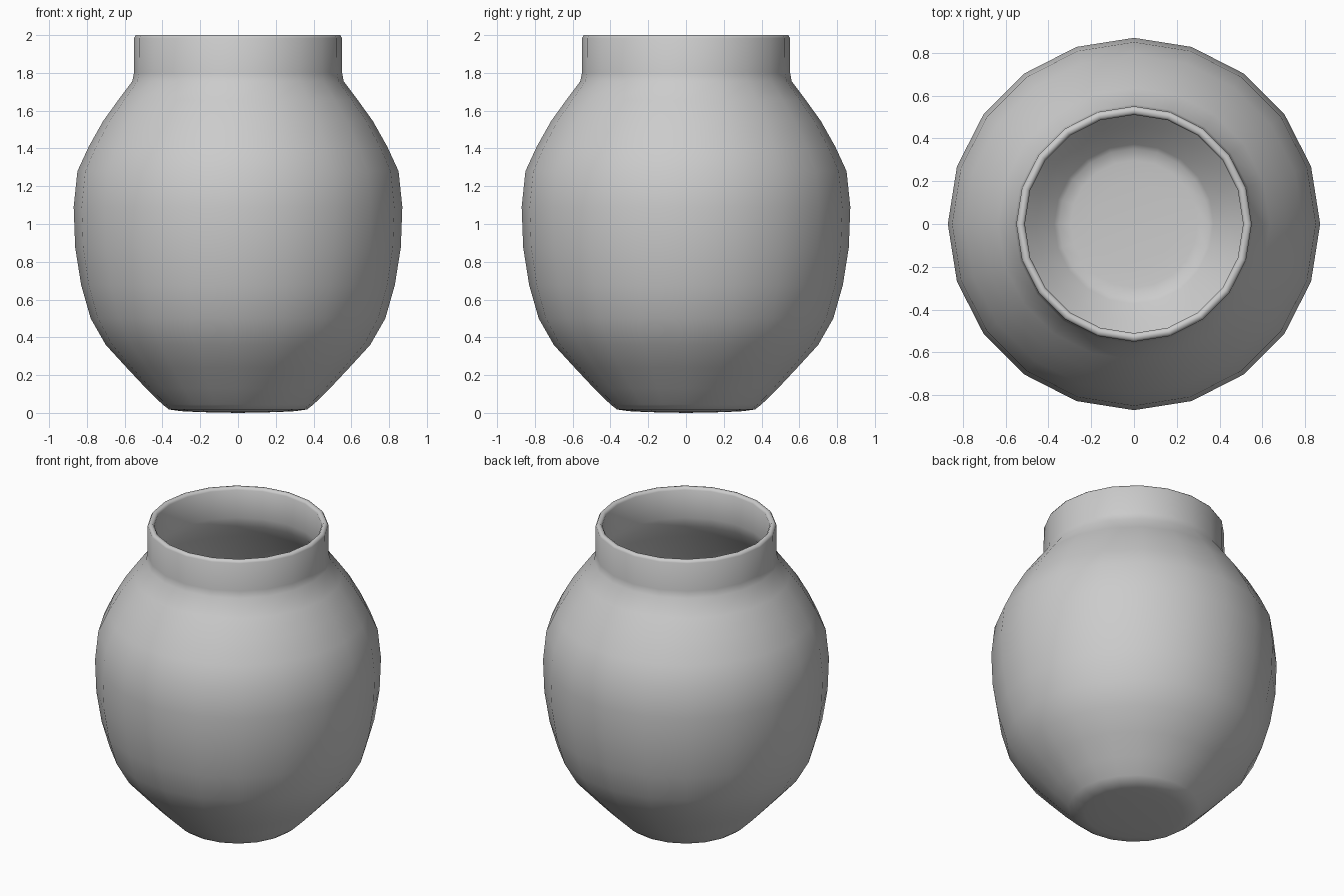
import bpy, bmesh, math
from mathutils import Vector

if "Cube" in bpy.data.objects:
    bpy.data.objects.remove(bpy.data.objects["Cube"])

SIDES = 20
WALL = 0.04

# Outer profile (radius, height) from the foot up to the lip
outer = [Vector(p) for p in (
    (0.20, 0.004), (0.30, 0.009), (0.365, 0.018), (0.40, 0.045), (0.487, 0.13),
    (0.59, 0.24), (0.70, 0.36), (0.78, 0.50), (0.83, 0.675), (0.862, 0.876),
    (0.87, 1.09), (0.85, 1.28), (0.79, 1.41), (0.714, 1.545), (0.635, 1.655),
    (0.56, 1.755), (0.551, 1.80), (0.55, 1.985))]


def inset(i):
    """Profile point moved inward by the wall thickness."""
    t = outer[min(i + 1, len(outer) - 1)] - outer[max(i - 1, 0)]
    t.normalize()
    return outer[i] + Vector((-t.y, t.x)) * WALL


inner = [inset(i) for i in range(len(outer))]
lip = [Vector((0.541, 2.0)), Vector((0.52, 2.0))]
profile = outer + lip + inner[::-1]

# Lathe the closed wall profile around z
bm = bmesh.new()
rings = []
for r, z in profile:
    rings.append([bm.verts.new((r * math.cos(2 * math.pi * k / SIDES),
                                r * math.sin(2 * math.pi * k / SIDES), z))
                  for k in range(SIDES)])
for a, b in zip(rings, rings[1:]):
    for k in range(SIDES):
        n = (k + 1) % SIDES
        bm.faces.new((a[k], a[n], b[n], b[k]))

# Underside and inside floor
for ring, z in ((rings[0], 0.0), (rings[-1], WALL)):
    centre = bm.verts.new((0, 0, z))
    for k in range(SIDES):
        bm.faces.new((ring[k], ring[(k + 1) % SIDES], centre))
bmesh.ops.recalc_face_normals(bm, faces=bm.faces)

mesh = bpy.data.meshes.new("vase")
bm.to_mesh(mesh)
bm.free()
vase = bpy.data.objects.new("vase", mesh)
bpy.context.collection.objects.link(vase)
bpy.context.view_layer.objects.active = vase
vase.select_set(True)
bpy.ops.object.shade_smooth()
